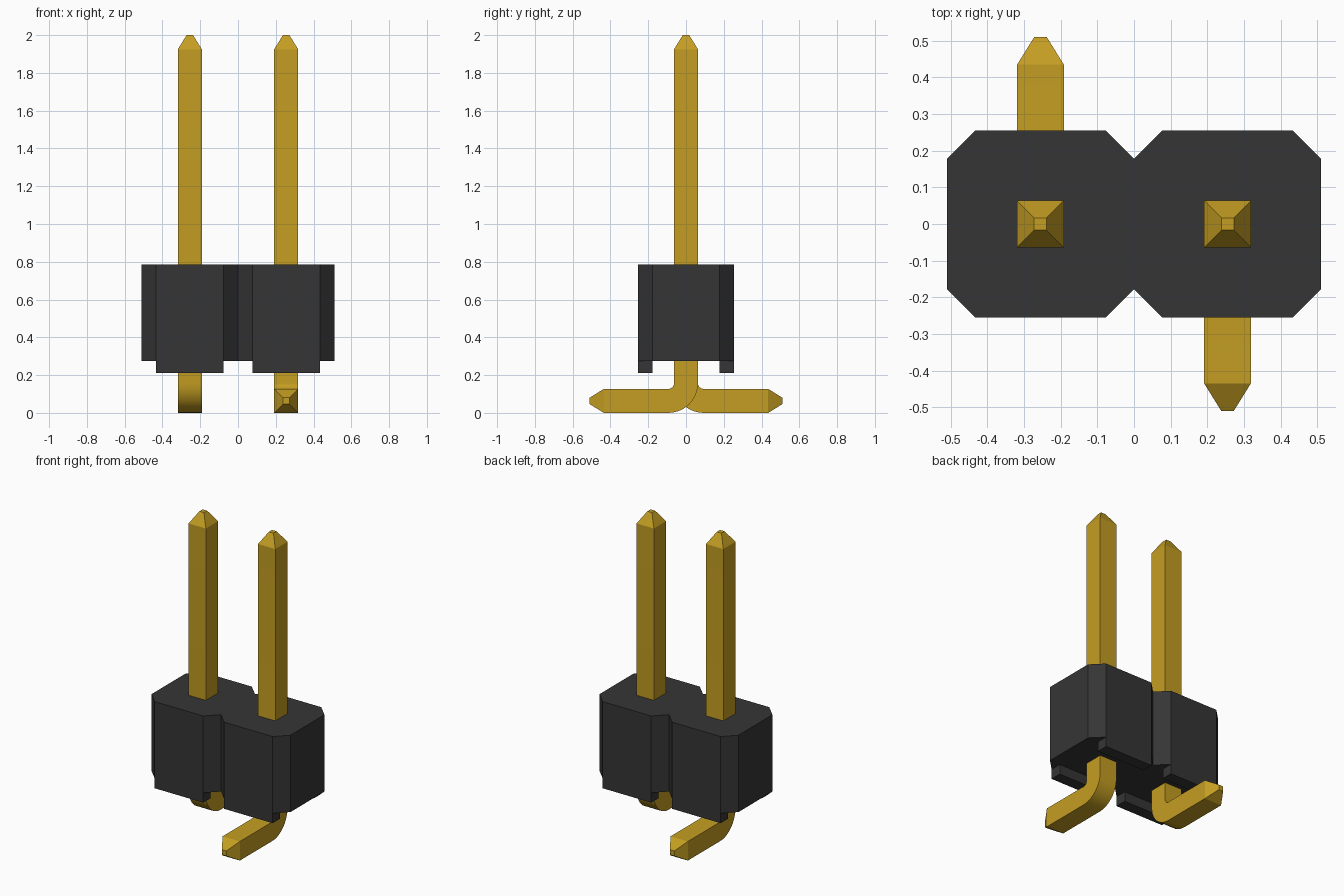
import bpy, bmesh, math
from mathutils import Vector

cube = bpy.data.objects.get("Cube")
if cube:
    bpy.data.objects.remove(cube)

PITCH = 0.255      # pin offset from centre, also half the housing cell
CHAMFER = 0.077
PIN = 0.0635       # half pin thickness
TIP = 0.017        # half tip thickness


def material(name, colour):
    mat = bpy.data.materials.new(name)
    mat.use_nodes = True
    mat.diffuse_color = colour
    mat.node_tree.nodes["Principled BSDF"].inputs["Base Color"].default_value = colour
    return mat


gold = material("gold", (0.55, 0.34, 0.016, 1))
black = material("black plastic", (0.036, 0.036, 0.036, 1))


def make_object(name, bm, mat):
    bmesh.ops.recalc_face_normals(bm, faces=bm.faces)
    mesh = bpy.data.meshes.new(name)
    bm.to_mesh(mesh)
    bm.free()
    mesh.materials.append(mat)
    obj = bpy.data.objects.new(name, mesh)
    bpy.context.collection.objects.link(obj)
    return obj


def prism(name, outline, z0, z1, mat):
    bm = bmesh.new()
    base = bm.faces.new([bm.verts.new((x, y, z0)) for x, y in outline])
    top = bmesh.ops.extrude_face_region(bm, geom=[base])["geom"]
    bmesh.ops.translate(bm, vec=(0, 0, z1 - z0),
                        verts=[v for v in top if isinstance(v, bmesh.types.BMVert)])
    if not base.is_valid or len(bm.faces) == len(outline) + 1:
        bm.faces.new([v for v in bm.verts if v.co.z == z0])
    return make_object(name, bm, mat)


# Housing: two chamfered cells joined at the middle notch
outer, inner, half = 2 * PITCH, PITCH - CHAMFER, PITCH
quarter = [(outer, inner), (outer - CHAMFER, half), (CHAMFER, half)]
upper = quarter + [(0, inner)] + [(-x, y) for x, y in reversed(quarter)]
prism("housing", upper + [(-x, -y) for x, y in upper], 0.275, 0.785, black)

# Standoff ribs under the long sides
for sx, side in ((-1, "right"), (1, "left")):
    for sy, end in ((-1, "front"), (1, "back")):
        corners = [(CHAMFER, inner), (outer - CHAMFER, inner),
                   (outer - CHAMFER, half), (CHAMFER, half)]
        prism(f"standoff_{end}_{side}", [(sx * x, sy * y) for x, y in corners],
              0.21, 0.275, black)


# Pin: square section swept down the post, round the bend and along the foot
def pin(name, x, turn):
    bend = 0.03 + PIN
    stations = [(0, 2, 0, TIP), (0, 1.925, 0, PIN)]
    for i in range(11):
        a = math.pi / 2 * i / 10
        stations.append((bend * (math.cos(a) - 1), PIN + bend * (1 - math.sin(a)), a, PIN))
    stations += [(-0.435, PIN, math.pi / 2, PIN), (-0.51, PIN, math.pi / 2, TIP)]
    bm = bmesh.new()
    rings = []
    for y, z, a, r in stations:
        across = Vector((0, math.cos(a), -math.sin(a)))
        rings.append([bm.verts.new(Vector((sx * r, y, z)) + across * sy * r)
                      for sx, sy in ((-1, -1), (1, -1), (1, 1), (-1, 1))])
    for lower, higher in zip(rings, rings[1:]):
        for i in range(4):
            j = (i + 1) % 4
            bm.faces.new((lower[i], lower[j], higher[j], higher[i]))
    bm.faces.new(rings[0])
    bm.faces.new(rings[-1])
    obj = make_object(name, bm, gold)
    obj.location.x = x
    obj.rotation_euler.z = turn
    bpy.ops.object.select_all(action="DESELECT")
    obj.select_set(True)
    bpy.context.view_layer.objects.active = obj
    bpy.ops.object.shade_smooth_by_angle(angle=math.radians(25))


pin("pin_left", PITCH, 0)
pin("pin_right", -PITCH, math.pi)
